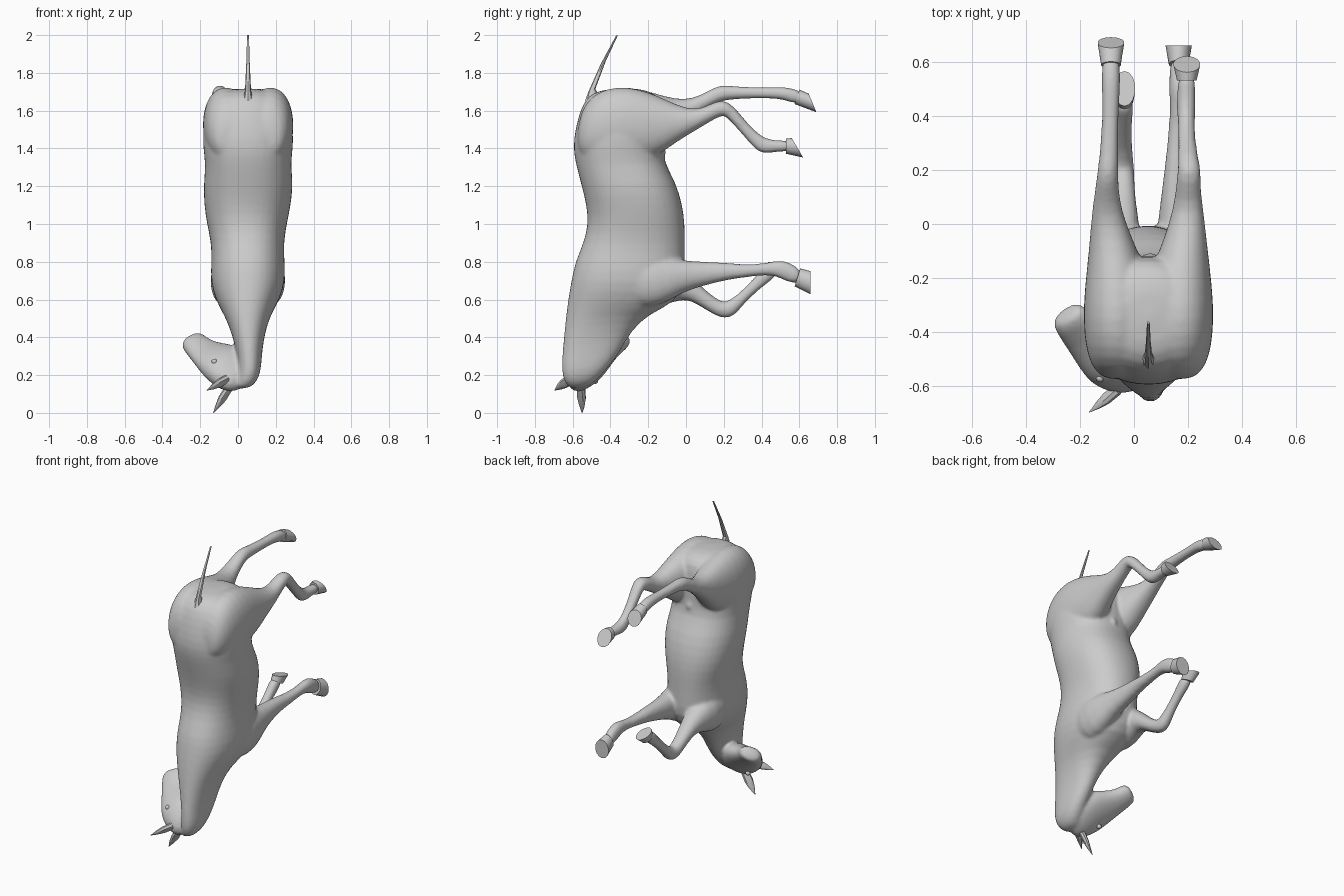
import bpy, bmesh, math
from mathutils import Vector as V


def loft(name, rings, segs=16, power=1.0, smooth=True):
    """Skin elliptical rings; each ring = (edge point a, edge point b, half-width vector)."""
    bm = bmesh.new()
    loops = []
    f = 1.02 if smooth else 1.0
    for a, b, w in rings:
        a, b, w = V(a), V(b), V(w)
        mid, half = (a + b) / 2, (a - b) / 2
        loop = []
        for k in range(segs):
            t = 2 * math.pi * k / segs
            c, s = math.cos(t), math.sin(t)
            c = math.copysign(abs(c) ** power, c)
            s = math.copysign(abs(s) ** power, s)
            loop.append(bm.verts.new(mid + (half * c + w * s) * f))
        loops.append(loop)
    for p, q in zip(loops, loops[1:]):
        for k in range(segs):
            n = (k + 1) % segs
            bm.faces.new((p[k], p[n], q[n], q[k]))
    bm.faces.new(loops[0][::-1])
    bm.faces.new(loops[-1])
    bmesh.ops.recalc_face_normals(bm, faces=bm.faces)
    me = bpy.data.meshes.new(name)
    bm.to_mesh(me)
    bm.free()
    ob = bpy.data.objects.new(name, me)
    bpy.context.collection.objects.link(ob)
    if smooth:
        sub = ob.modifiers.new("smooth", 'SUBSURF')
        sub.levels = sub.render_levels = 1
    bpy.ops.object.select_all(action='DESELECT')
    ob.select_set(True)
    bpy.context.view_layer.objects.active = ob
    bpy.ops.object.shade_smooth_by_angle(angle=math.radians(40))
    return ob


def side(rows):
    """Rings from side-view outline rows: y1, z1, y2, z2, centre x, half width."""
    return [((x, y1, z1), (x, y2, z2), (w, 0, 0)) for y1, z1, y2, z2, x, w in rows]


flesh = []  # parts blended into one skin at the end


def leg(name, rows):
    """Last two rows are the hoof."""
    flesh.append(loft(name, side(rows[:-2]), 16, power=.93))
    loft(name + "_hoof", side(rows[-2:]), 14, smooth=False)


# torso and neck
body = [
    (-.44, 1.715, -.26, 1.722, .053, .09), (-.52, 1.68, -.15, 1.69, .053, .165),
    (-.56, 1.60, -.125, 1.62, .053, .215), (-.585, 1.50, -.12, 1.50, .053, .237),
    (-.597, 1.40, -.12, 1.42, .053, .238), (-.58, 1.31, -.12, 1.33, .054, .223),
    (-.55, 1.20, -.055, 1.22, .055, .236), (-.525, 1.10, -.02, 1.10, .05, .228),
    (-.515, 1.0, -.008, 1.0, .047, .21), (-.54, .90, -.008, .90, .05, .19),
    (-.585, .80, -.008, .80, .053, .192), (-.605, .70, -.005, .69, .053, .198),
    (-.622, .60, -.06, .58, .05, .165), (-.635, .50, -.20, .525, .05, .118),
    (-.645, .40, -.295, .43, .055, .085), (-.655, .30, -.345, .33, .06, .066),
    (-.657, .22, -.42, .23, .062, .06), (-.645, .16, -.48, .165, .048, .052),
    (-.61, .125, -.53, .13, .02, .035),
]
flesh.append(loft("body", side(body), 20, power=.88))


# each hind leg starts as the rounded buttock
def buttock(x, out):
    return [(-.575, 1.50, -.575, 1.40, x - out * .03, .06),
            (-.555, 1.60, -.55, 1.34, x - out * .02, .095),
            (-.50, 1.68, -.48, 1.32, x - out * .008, .115), (-.41, 1.722, -.39, 1.315, x, .121),
            (-.30, 1.728, -.28, 1.325, x, .122)]


leg("hind_leg_right", buttock(.172, 1) + [
    (-.17, 1.69, -.16, 1.35, .172, .109), (-.05, 1.63, -.06, 1.43, .19, .078),
    (.05, 1.60, .06, 1.50, .20, .056),
    (.12, 1.63, .14, 1.55, .20, .046), (.195, 1.667, .20, 1.58, .205, .043),
    (.26, 1.62, .22, 1.56, .20, .038), (.33, 1.525, .29, 1.485, .195, .032),
    (.41, 1.455, .36, 1.40, .193, .031), (.455, 1.447, .405, 1.368, .193, .036),
    (.50, 1.44, .48, 1.385, .193, .033), (.555, 1.445, .56, 1.38, .195, .034),
    (.53, 1.452, .53, 1.372, .195, .037), (.56, 1.455, .62, 1.352, .195, .05)])
leg("hind_leg_left", buttock(-.065, -1) + [
    (-.17, 1.695, -.16, 1.36, -.065, .109), (-.05, 1.658, -.06, 1.47, -.085, .078),
    (.04, 1.665, .05, 1.57, -.10, .056),
    (.11, 1.70, .14, 1.63, -.10, .044), (.175, 1.738, .20, 1.655, -.097, .039),
    (.24, 1.73, .25, 1.66, -.093, .035), (.40, 1.722, .40, 1.667, -.087, .029),
    (.52, 1.727, .51, 1.662, -.085, .036), (.57, 1.717, .55, 1.643, -.085, .034),
    (.625, 1.695, .61, 1.635, -.085, .034),
    (.60, 1.712, .575, 1.635, -.085, .037), (.65, 1.69, .69, 1.592, -.085, .05)])

# front legs start inside the shoulder
leg("front_leg_right", [
    (-.44, .80, -.38, .62, .12, .06), (-.33, .85, -.26, .55, .152, .092),
    (-.17, .84, -.13, .565, .165, .092),
    (-.02, .805, -.02, .64, .155, .07), (.10, .80, .10, .675, .15, .05),
    (.22, .795, .22, .705, .155, .04), (.30, .785, .30, .715, .16, .037),
    (.42, .79, .42, .732, .163, .029), (.49, .812, .48, .723, .165, .036),
    (.555, .797, .52, .70, .165, .034), (.625, .745, .60, .675, .165, .034),
    (.605, .765, .575, .67, .165, .037), (.66, .75, .66, .627, .165, .05)])
leg("front_leg_left", [
    (-.42, .80, -.36, .62, -.02, .06), (-.30, .85, -.24, .55, -.05, .092),
    (-.13, .825, -.12, .565, -.06, .092),
    (.0, .75, -.01, .61, -.045, .065), (.07, .68, .06, .575, -.04, .05),
    (.15, .61, .13, .53, -.04, .042), (.20, .585, .20, .493, -.04, .041),
    (.215, .59, .262, .515, -.04, .038), (.27, .62, .302, .575, -.038, .031),
    (.36, .715, .40, .665, -.036, .028), (.40, .755, .457, .703, -.035, .034),
    (.425, .785, .505, .76, -.035, .032),
    (.422, .765, .505, .725, -.035, .034), (.435, .80, .565, .768, -.035, .04)])

# head, turned to the left: forehead point, jaw point, half width
L = V((0, -.65, .75)).normalized()
head = [
    ((.0, -.625, .115), (.10, -.50, .24), .05), ((-.10, -.605, .14), (.06, -.46, .27), .075),
    ((-.165, -.575, .19), (.03, -.42, .32), .082), ((-.207, -.52, .235), (-.03, -.39, .345), .066),
    ((-.25, -.45, .29), (-.125, -.36, .36), .048), ((-.292, -.39, .345), (-.175, -.32, .40), .05),
    ((-.305, -.35, .37), (-.205, -.295, .415), .042),
]
flesh.append(loft("head", [(a, b, L * w) for a, b, w in head], 16, power=.9))

# sheath under the belly
flesh.append(loft("sheath", side([(-.20, 1.42, -.12, 1.43, .06, .04), (-.18, 1.37, -.10, 1.39, .06, .035),
                                  (-.15, 1.335, -.11, 1.345, .06, .02)]), 10))

# blend torso, legs and head into one skin
bpy.ops.object.select_all(action='DESELECT')
for ob in flesh:
    ob.select_set(True)
bpy.context.view_layer.objects.active = flesh[0]
bpy.ops.object.convert(target='MESH')
bpy.ops.object.join()
skin = bpy.context.object
skin.name = "body_head_and_legs"
remesh = skin.modifiers.new("union", 'REMESH')
remesh.mode, remesh.voxel_size, remesh.use_smooth_shade = 'VOXEL', .01, True
relax = skin.modifiers.new("relax", 'SMOOTH')
relax.factor, relax.iterations = .5, 8

# ears
for name, base, tip in (("ear_left", (-.05, -.555, .13), (-.13, -.55, 0)),
                        ("ear_right", (-.06, -.61, .18), (-.165, -.695, .12))):
    base, tip = V(base), V(tip)
    axis = (tip - base).normalized()
    wide = axis.cross(V((-.55, .6, .58))).normalized()
    thick = axis.cross(wide)
    loft(name, [(base.lerp(tip, t) + thick * h, base.lerp(tip, t) - thick * h, wide * w)
                for t, h, w in ((0, .02, .024), (.4, .018, .027), (.7, .01, .018), (1, .001, .002))],
         8, smooth=False)

# eyes
for s, name in ((1, "eye_right"), (-1, "eye_left")):
    c = V((-.125, -.525, .22)) + L * s * .068
    bpy.ops.mesh.primitive_uv_sphere_add(segments=12, ring_count=8, radius=.015, location=c)
    bpy.context.object.name = name
    bpy.ops.object.shade_smooth()

# tail
loft("tail", side([(-.535, 1.65, -.45, 1.67, .053, .026), (-.517, 1.70, -.48, 1.715, .053, .016),
                   (-.45, 1.85, -.425, 1.862, .053, .009), (-.37, 1.998, -.36, 2.0, .053, .005)]),
     8, smooth=False)
